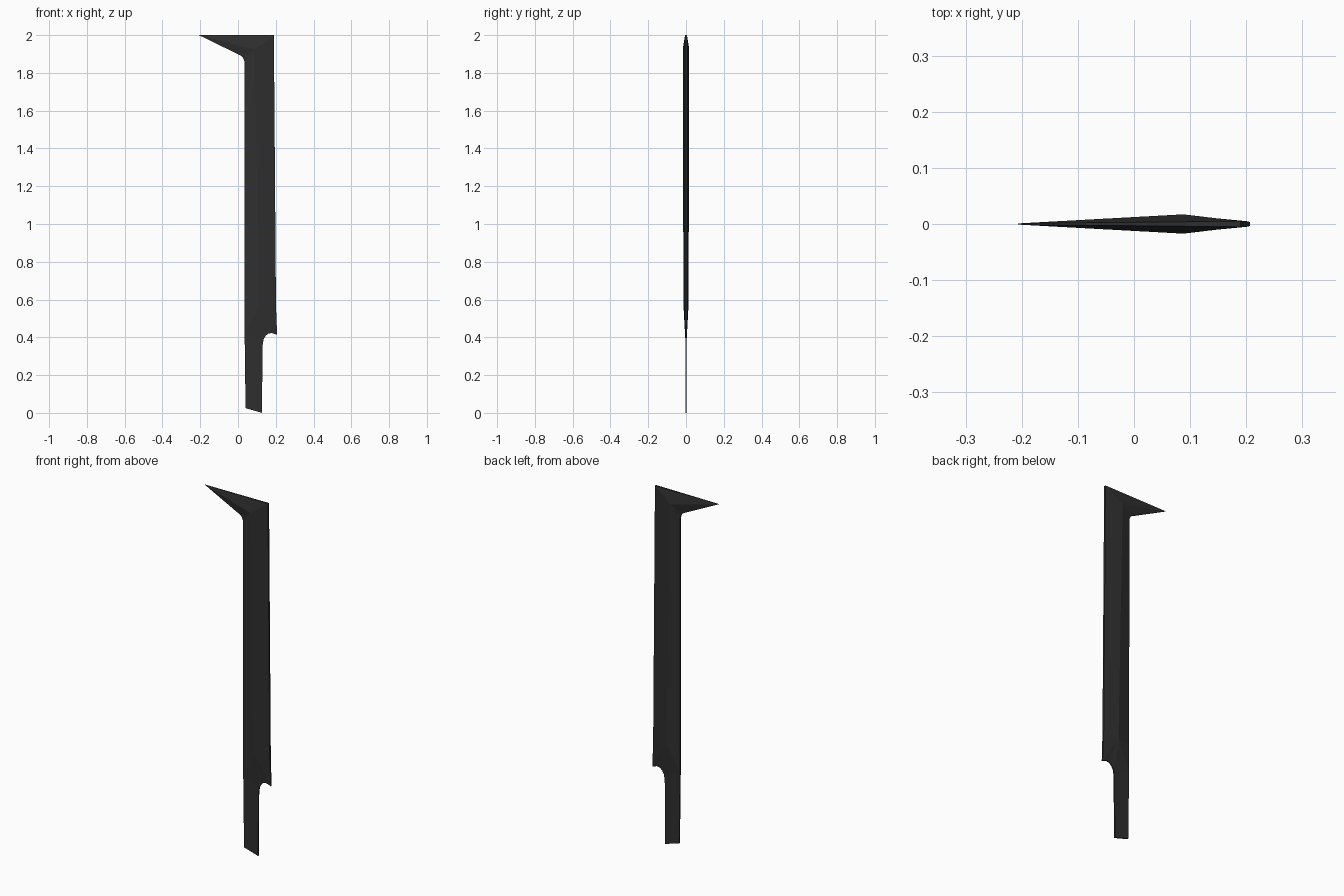
import bpy, bmesh

if "Cube" in bpy.data.objects:
    bpy.data.objects.remove(bpy.data.objects["Cube"])

# one dark metal colour
metal = bpy.data.materials.new("dark_metal")
metal.diffuse_color = (0.028, 0.028, 0.028, 1)
metal.use_nodes = True
metal.node_tree.nodes["Principled BSDF"].inputs["Base Color"].default_value = metal.diffuse_color

E = 0.005   # half thickness of the blunt rim
W = 0.0035  # half thickness of the tang

# outline, counter-clockwise seen from the front: x, z, half thickness
outline = {
    "tang_l": (0.040, 0.025, W), "tang_r": (0.127, 0.000, W),
    "neck": (0.130, 0.355, W),
    "n1": (0.135, 0.388, W), "n2": (0.146, 0.408, W), "n3": (0.160, 0.420, W),
    "n4": (0.180, 0.423, W), "heel": (0.207, 0.413, W),
    "back_low": (0.201, 0.570, E), "back_top": (0.190, 2.000, E),
    "tip": (-0.207, 2.000, 0.001),
    "h1": (0.012, 1.893, 0.004), "h2": (0.025, 1.883, 0.004),
    "h3": (0.034, 1.862, 0.004),
    "edge_mid": (0.034, 0.570, W), "edge_low": (0.035, 0.420, W),
}
# raised centre ridge
ridge = {"r_top": (0.088, 1.925, 0.0172), "r_low": (0.112, 0.570, 0.0135)}

bm = bmesh.new()
v = {k: bm.verts.new((x, -t, z)) for k, (x, z, t) in {**outline, **ridge}.items()}
rim = {k: bm.verts.new((x, 0, z)) for k, (x, z, t) in outline.items()}

faces = [
    # flat tang
    "tang_l tang_r neck n1 edge_low",
    # run-out from tang to ridge
    "edge_low n1 r_low", "edge_low r_low edge_mid",
    "n1 n2 r_low", "n2 n3 r_low", "n3 n4 r_low", "n4 heel r_low", "heel back_low r_low",
    # long bevels
    "edge_mid r_low r_top h3", "r_low back_low back_top r_top",
    # hooked head
    "r_top back_top tip", "r_top tip h1", "r_top h1 h2", "r_top h2 h3",
]
for f in faces:
    bm.faces.new([v[k] for k in f.split()])

# rim wall back to the middle plane
keys = list(outline)
for a, b in zip(keys, keys[1:] + keys[:1]):
    bm.faces.new((v[b], v[a], rim[a], rim[b]))

# mirror the half to the back
geo = bmesh.ops.duplicate(bm, geom=bm.verts[:] + bm.edges[:] + bm.faces[:])["geom"]
for g in geo:
    if isinstance(g, bmesh.types.BMVert):
        g.co.y = -g.co.y
bmesh.ops.reverse_faces(bm, faces=[g for g in geo if isinstance(g, bmesh.types.BMFace)])
bmesh.ops.remove_doubles(bm, verts=bm.verts[:], dist=0.0001)
bmesh.ops.recalc_face_normals(bm, faces=bm.faces[:])

mesh = bpy.data.meshes.new("hooked_blade")
bm.to_mesh(mesh)
bm.free()
mesh.materials.append(metal)
blade = bpy.data.objects.new("hooked_blade", mesh)
bpy.context.collection.objects.link(blade)
